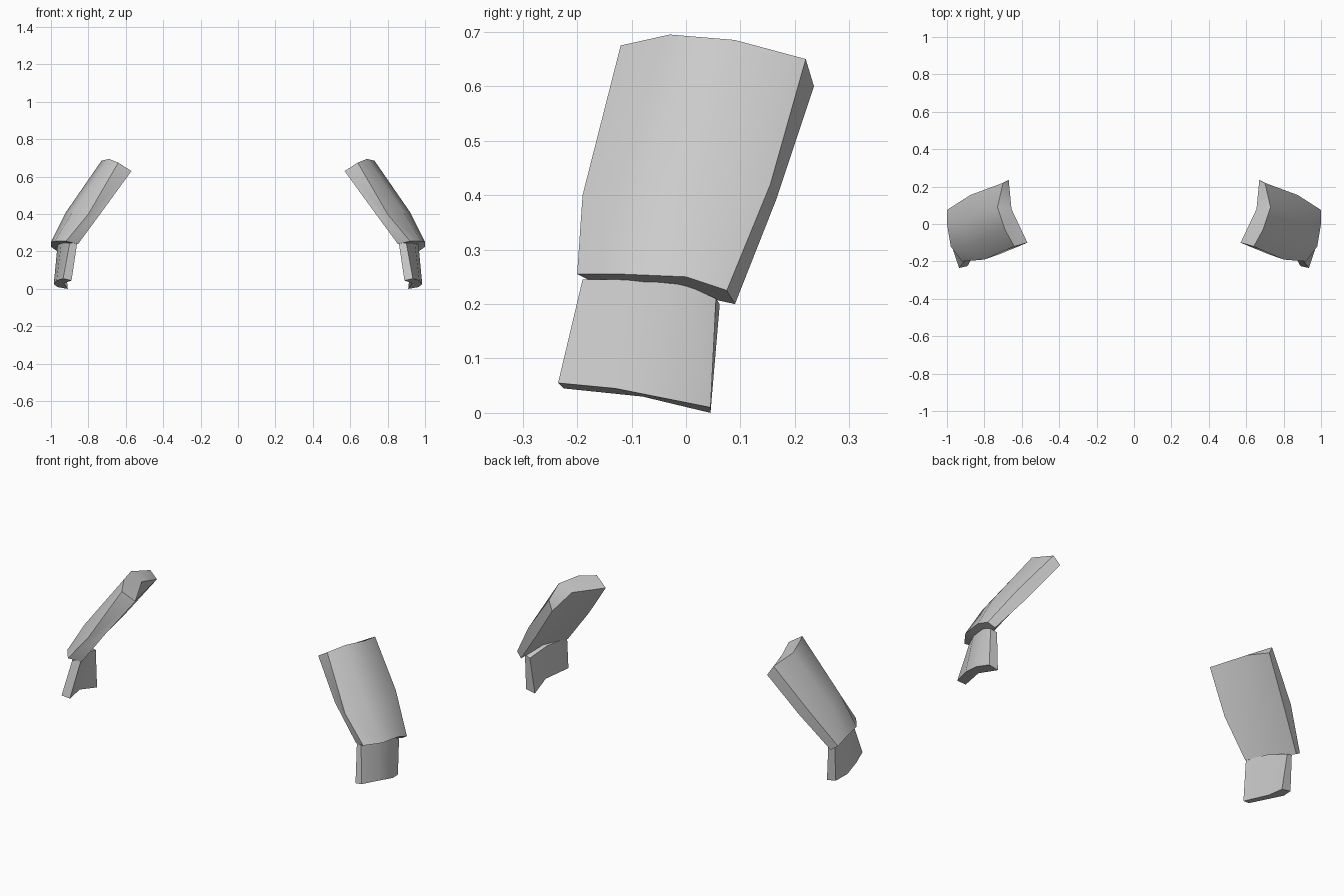
import bpy, bmesh
from mathutils import Vector

if "Cube" in bpy.data.objects:
    bpy.data.objects.remove(bpy.data.objects["Cube"])

grey = bpy.data.materials.new("plain_grey")
grey.diffuse_color = (0.6, 0.6, 0.6, 1)
grey.use_nodes = True
grey.node_tree.nodes["Principled BSDF"].inputs["Base Color"].default_value = grey.diffuse_color


def plate(name, rings, side):
    """Loft a closed thick plate through cross-sections; side mirrors it in x."""
    bm = bmesh.new()
    loops = [[bm.verts.new(Vector((x * side, y, z))) for x, y, z in r] for r in rings]
    n = len(rings[0])
    for a, b in zip(loops, loops[1:]):
        for i in range(n):
            j = (i + 1) % n
            bm.faces.new((a[i], a[j], b[j], b[i]))
    # end caps, fanned across the hollow inner side
    for r in (loops[0], loops[-1]):
        inner = r[-1]
        for i in range(n - 2):
            bm.faces.new((inner, r[i], r[i + 1]))
    bmesh.ops.recalc_face_normals(bm, faces=bm.faces)
    me = bpy.data.meshes.new(name)
    bm.to_mesh(me)
    bm.free()
    me.materials.append(grey)
    ob = bpy.data.objects.new(name, me)
    bpy.context.collection.objects.link(ob)
    bpy.ops.object.select_all(action='DESELECT')
    ob.select_set(True)
    bpy.context.view_layer.objects.active = ob
    bpy.ops.object.shade_smooth_by_angle(angle=0.95)


# Sections run: front inner, front outer, two outer, back outer, back inner, hollow
upper = [
    [(.57, -.10, .63), (.64, -.12, .675), (.69, -.03, .695), (.73, .09, .685),
     (.70, .22, .65), (.67, .235, .60), (.655, .08, .65)],
    [(.715, -.16, .43), (.80, -.19, .40), (.88, -.11, .42), (.92, .02, .41),
     (.875, .155, .42), (.82, .165, .39), (.79, 0, .40)],
    [(.855, -.17, .24), (.92, -.20, .255), (.98, -.12, .255), (1.0, 0, .25),
     (1.0, .075, .225), (.965, .09, .20), (.925, -.05, .23)],
]
lower = [
    [(.86, -.17, .245), (.90, -.19, .245), (.945, -.10, .245), (.965, 0, .235),
     (.965, .055, .21), (.93, .062, .20), (.90, -.05, .235)],
    [(.89, -.225, .045), (.935, -.235, .055), (.97, -.13, .045), (.985, -.03, .025),
     (.965, .045, .01), (.91, .045, 0), (.93, -.08, .03)],
]

for label, side in (("right", 1), ("left", -1)):
    plate(label + "_upper_plate", upper, side)
    plate(label + "_lower_cuff", lower, side)
